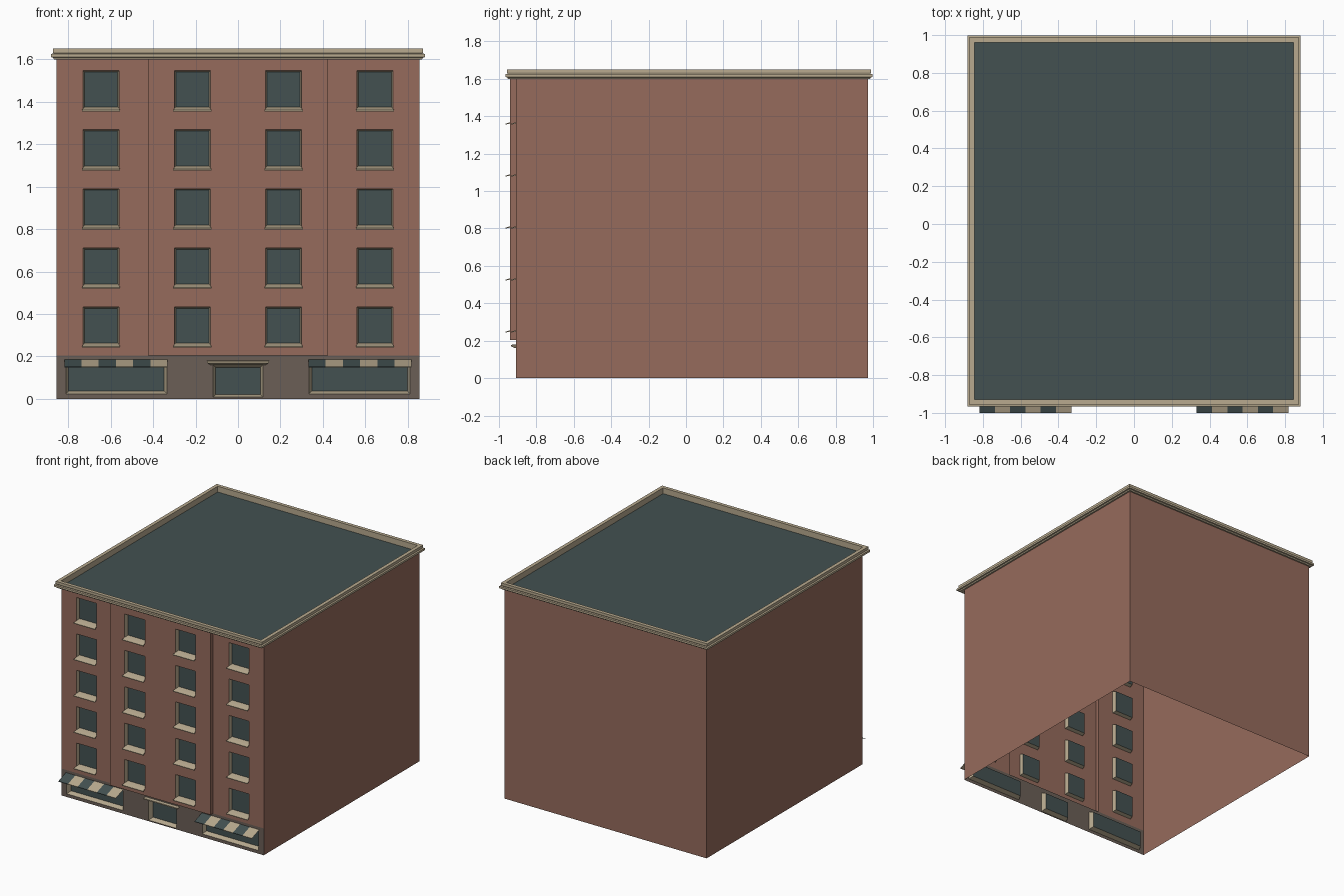
import bpy

if "Cube" in bpy.data.objects:
    bpy.data.objects.remove(bpy.data.objects["Cube"])


def material(name, srgb):
    m = bpy.data.materials.new(name)
    lin = [((c / 255 + 0.055) / 1.055) ** 2.4 for c in srgb]
    m.diffuse_color = (*lin, 1.0)
    m.use_nodes = True
    m.node_tree.nodes["Principled BSDF"].inputs["Base Color"].default_value = m.diffuse_color
    return m


BRICK = material("brick", (150, 107, 92))
STONE = material("brown_stone", (107, 95, 86))
TRIM = material("cream_trim", (184, 170, 143))
DARK = material("dark_teal", (67, 81, 81))

X, Y0, Y1 = 0.855, -0.94, 0.972      # body half width, bay front, back
WING = -0.91                         # front of the wings and ground floor
BAY = 0.425                          # half width of the projecting bay
BASE, TOP = 0.205, 1.605             # ground floor height, wall height


def build(name, quads, mats, index=None):
    """Make one object from a list of polygons given as corner points."""
    verts, faces = [], []
    for q in quads:
        faces.append(range(len(verts), len(verts) + len(q)))
        verts.extend(q)
    me = bpy.data.meshes.new(name)
    me.from_pydata(verts, [], [tuple(f) for f in faces])
    for m in mats:
        me.materials.append(m)
    if index:
        for p in me.polygons:
            p.material_index = index(p.index)
    ob = bpy.data.objects.new(name, me)
    bpy.context.collection.objects.link(ob)
    return ob


def rect(x0, x1, z0, z1, y):
    return [(x0, y, z0), (x1, y, z0), (x1, y, z1), (x0, y, z1)]


def wall(x0, x1, z0, z1, y, holes):
    """Front-facing sheet with rectangular openings."""
    xs = sorted({x0, x1, *[v for h in holes for v in h[:2]]})
    zs = sorted({z0, z1, *[v for h in holes for v in h[2:]]})
    out = []
    for a, b in zip(xs, xs[1:]):
        for c, d in zip(zs, zs[1:]):
            u, v = (a + b) / 2, (c + d) / 2
            if not any(h[0] < u < h[1] and h[2] < v < h[3] for h in holes):
                out.append(rect(a, b, c, d, y))
    return out


def recess(hole, y, inset, depth):
    """Splayed reveal quads plus the glass pane behind them."""
    x0, x1, z0, z1 = hole
    o = rect(x0, x1, z0, z1, y)
    i = rect(x0 + inset, x1 - inset, z0 + inset, z1 - inset, y + depth)
    ring = [[o[k], o[(k + 1) % 4], i[(k + 1) % 4], i[k]] for k in range(4)]
    return ring, i


def moulding(x0, x1, y, profile):
    """Sweep (flare, out, z) points along x, with closed ends."""
    left = [(x0 - f, y - o, z) for f, o, z in profile]
    right = [(x1 + f, y - o, z) for f, o, z in profile]
    n = len(profile)
    quads = [[left[k], right[k], right[k + 1], left[k + 1]] for k in range(n - 1)]
    return quads + [left[::-1], right]


# Window openings: four columns by five storeys
reveals, panes, sills = [], [], []
holes = {-1: [], 0: [], 1: []}
for cx, part in ((-0.645, -1), (-0.215, 0), (0.215, 0), (0.645, 1)):
    y = WING if part else Y0
    for row in range(5):
        z = 0.256 + 0.278 * row
        h = (cx - 0.085, cx + 0.085, z, z + 0.178)
        holes[part].append(h)
        ring, pane = recess(h, y, 0.007, 0.03)
        reveals += ring
        panes.append(pane)
        sills += moulding(h[0], h[1], y, [(0, 0, z - 0.007), (0.005, 0.026, z - 0.013),
                                          (0.005, 0.026, z - 0.008), (0, 0, z)])
build("window_reveals", reveals, [TRIM])
build("window_glass", panes, [DARK])
build("window_sills", sills, [TRIM])

# Brick front: two wings and the projecting bay with its returns and underside
build("left_wing_wall", wall(-X, -BAY, BASE, TOP, WING, holes[-1]), [BRICK])
build("right_wing_wall", wall(BAY, X, BASE, TOP, WING, holes[1]), [BRICK])
bay = wall(-BAY, BAY, BASE, TOP, Y0, holes[0])
bay.append([(-BAY, WING, BASE), (-BAY, Y0, BASE), (-BAY, Y0, TOP), (-BAY, WING, TOP)])
bay.append([(BAY, Y0, BASE), (BAY, WING, BASE), (BAY, WING, TOP), (BAY, Y0, TOP)])
bay.append([(-BAY, WING, BASE), (BAY, WING, BASE), (BAY, Y0, BASE), (-BAY, Y0, BASE)])
build("bay_wall", bay, [BRICK])

# Plain side and back walls, open underneath
build("side_and_back_walls", [
    [(X, WING, 0), (X, Y1, 0), (X, Y1, TOP), (X, WING, TOP)],
    [(X, Y1, 0), (-X, Y1, 0), (-X, Y1, TOP), (X, Y1, TOP)],
    [(-X, Y1, 0), (-X, WING, 0), (-X, WING, TOP), (-X, Y1, TOP)],
], [BRICK])

# Ground floor with shop windows and entrance
shops = [(s * 0.573 - 0.238, s * 0.573 + 0.238, 0.024, 0.172) for s in (-1, 1)]
door = (-0.118, 0.118, 0.008, 0.162)
build("ground_floor_wall", wall(-X, X, 0, BASE, WING, shops + [door]), [STONE])
frames, glass = [], []
for h in shops + [door]:
    ring, pane = recess(h, WING, 0.013, 0.035)
    frames += ring
    glass.append(pane)
build("shop_and_door_frames", frames, [TRIM])
build("shop_and_door_glass", glass, [DARK])
build("door_lintel", moulding(-0.13, 0.13, WING, [
    (0, 0, 0.16), (0, 0.006, 0.16), (0.015, 0.025, 0.17),
    (0.015, 0.025, 0.178), (0.015, 0, 0.18)]), [TRIM])

# Striped awnings over the shop windows
for side, name in ((-1, "left_awning"), (1, "right_awning")):
    start, w = side * 0.575 - 0.243, 0.081
    quads = []
    for k in range(6):
        a, b = start + k * w, start + (k + 1) * w
        quads.append([(a, -1.0, 0.153), (b, -1.0, 0.153),
                      (b, WING, 0.185), (a, WING, 0.185)])
        quads.append([(a, -1.0, 0.149), (b, -1.0, 0.149),
                      (b, -1.0, 0.153), (a, -1.0, 0.153)])
    build(name, quads, [DARK, TRIM], lambda i: (i // 2) % 2)

# Stepped cornice swept round the roof, closing into the parapet
profile = [(-0.032, 1.6), (0.012, 1.6), (0.016, 1.608), (0.026, 1.61), (0.026, 1.625),
           (0.014, 1.627), (0.017, 1.634), (0.017, 1.65), (-0.01, 1.65), (-0.01, 1.606)]
loops = [[(-X - o, Y0 - o, z), (X + o, Y0 - o, z), (X + o, Y1 + o, z), (-X - o, Y1 + o, z)]
         for o, z in profile]
build("cornice", [[a[k], a[(k + 1) % 4], b[(k + 1) % 4], b[k]]
                  for a, b in zip(loops, loops[1:]) for k in range(4)], [TRIM])

# Flat roof inside the parapet
build("roof", [loops[-1]], [DARK])
